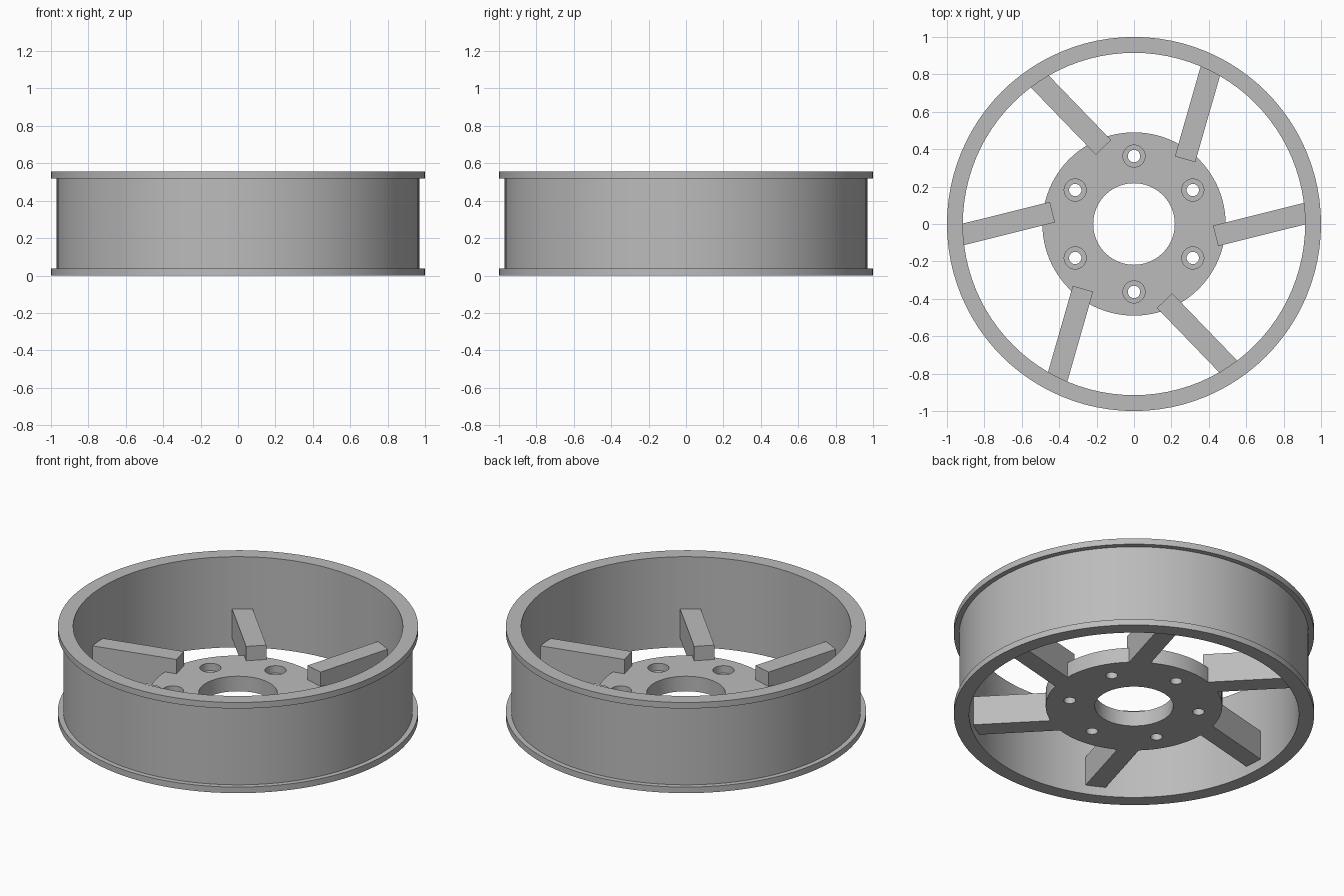
import bpy
from math import pi, radians, sin, cos
from mathutils import Matrix

cube = bpy.data.objects.get("Cube")
if cube:
    bpy.data.objects.remove(cube, do_unlink=True)

# One plain grey metal
GREY = (0.5, 0.5, 0.5, 1)
metal = bpy.data.materials.new("grey metal")
metal.use_nodes = True
metal.diffuse_color = GREY
metal.node_tree.nodes["Principled BSDF"].inputs["Base Color"].default_value = GREY

HUB_BOTTOM, HUB_TOP, SPOKE_TOP = 0.056, 0.148, 0.236


def finish(obj, name):
    obj.name = obj.data.name = name
    obj.data.materials.clear()
    obj.data.materials.append(metal)
    bpy.ops.object.select_all(action="DESELECT")
    obj.select_set(True)
    bpy.context.view_layer.objects.active = obj
    bpy.ops.object.shade_smooth_by_angle(angle=radians(30))


def lathe(name, profile, steps=96):
    """Turn a closed (radius, z) profile around the z axis."""
    n = len(profile)
    verts = [(r * cos(2 * pi * i / steps), r * sin(2 * pi * i / steps), z)
             for i in range(steps) for r, z in profile]
    faces = []
    for i in range(steps):
        a, b = i * n, (i + 1) % steps * n
        for j in range(n):
            k = (j + 1) % n
            faces.append((a + j, b + j, b + k, a + k))
    mesh = bpy.data.meshes.new(name)
    mesh.from_pydata(verts, [], faces)
    obj = bpy.data.objects.new(name, mesh)
    bpy.context.collection.objects.link(obj)
    finish(obj, name)
    return obj


def cut_cylinder(target, radius, low, high, x, y):
    """Bore a vertical hole and remove the cutter again."""
    bpy.ops.mesh.primitive_cylinder_add(vertices=32, radius=radius, depth=high - low,
                                        location=(x, y, (low + high) / 2))
    cutter = bpy.context.object
    cutter.hide_render = True
    mod = target.modifiers.new("bore", "BOOLEAN")
    mod.operation, mod.solver, mod.object = "DIFFERENCE", "EXACT", cutter
    bpy.context.view_layer.objects.active = target
    bpy.ops.object.modifier_apply(modifier=mod.name)
    bpy.data.objects.remove(cutter, do_unlink=True)


# Rim: straight barrel with a thin flange at each end
INNER, BARREL, HEIGHT, LIP = 0.915, 0.97, 0.555, 0.037
lathe("rim", [(INNER, 0), (1, 0), (1, LIP), (BARREL, LIP),
              (BARREL, HEIGHT - LIP), (1, HEIGHT - LIP), (1, HEIGHT), (INNER, HEIGHT)])

# Hub: flat disc with a centre bore and six counterbored bolt holes
hub = lathe("hub", [(0.218, HUB_BOTTOM), (0.49, HUB_BOTTOM),
                    (0.49, HUB_TOP), (0.218, HUB_TOP)])
for i in range(6):
    angle = radians(30 + 60 * i)
    x, y = 0.363 * cos(angle), 0.363 * sin(angle)
    cut_cylinder(hub, 0.033, 0, 0.3, x, y)
    cut_cylinder(hub, 0.059, HUB_TOP - 0.045, 0.3, x, y)
finish(hub, "hub")

# Spokes: six straight bars, offset sideways so they sweep around the hub
START, END, WIDTH, OFFSET = 0.408, 0.915, 0.113, -0.167
for i in range(6):
    bpy.ops.mesh.primitive_cube_add(size=1)
    spoke = bpy.context.object
    place = (Matrix.Rotation(radians(14 + 60 * i), 4, "Z")
             @ Matrix.Translation(((START + END) / 2, OFFSET, (HUB_BOTTOM + SPOKE_TOP) / 2))
             @ Matrix.Diagonal((END - START, WIDTH, SPOKE_TOP - HUB_BOTTOM, 1)))
    spoke.data.transform(place)
    finish(spoke, f"spoke_{i + 1}")
